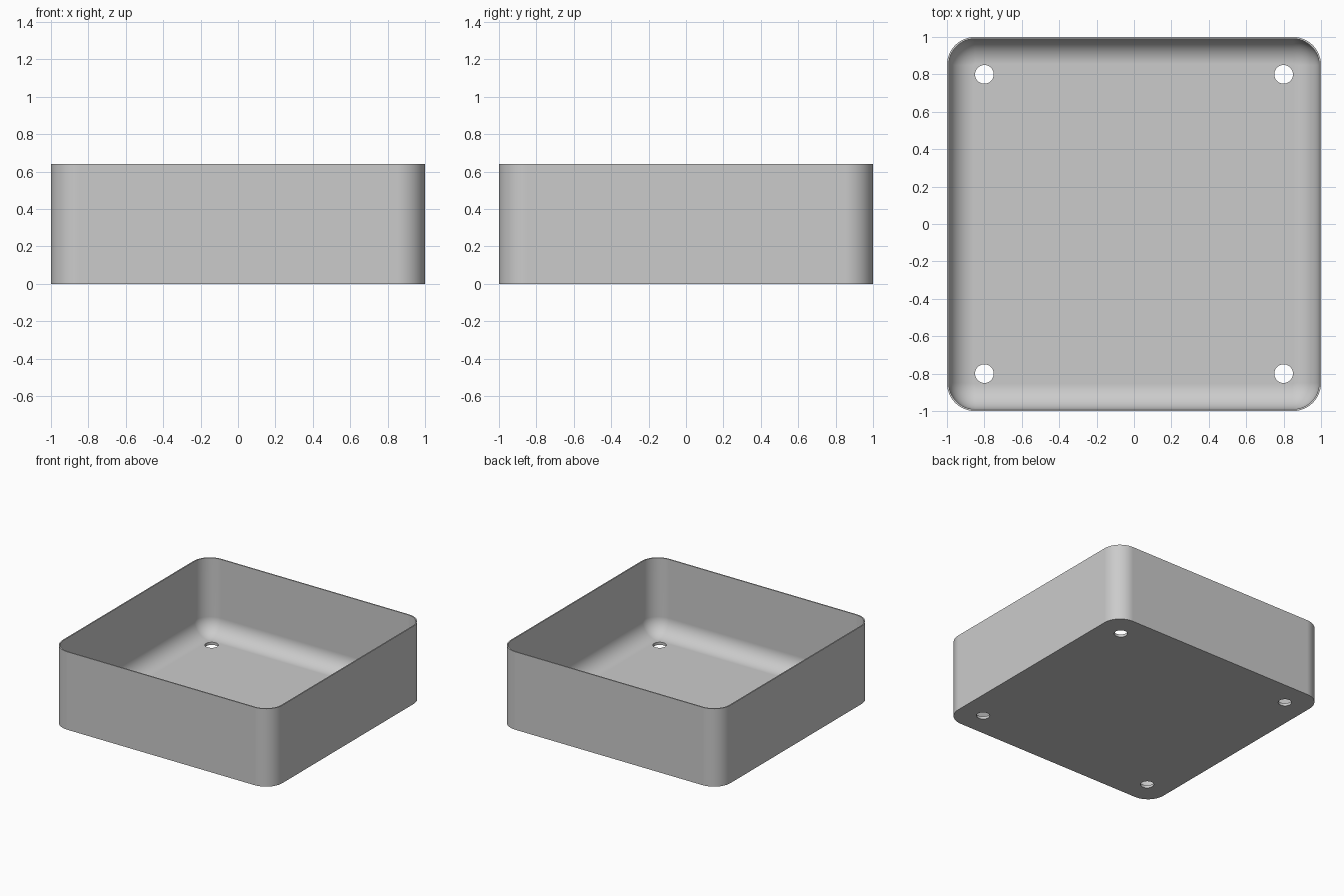
import bpy
import bmesh
import math

HEIGHT = 0.64
WALL = 0.01
FLOOR = 0.022
CORNER = 0.15
ARC = 12          # segments per quarter round
FILLET = 0.135    # inside radius between floor and walls

if "Cube" in bpy.data.objects:
    bpy.data.objects.remove(bpy.data.objects["Cube"], do_unlink=True)

grey = bpy.data.materials.new("light_grey")
grey.use_nodes = True
colour = (0.6, 0.6, 0.6, 1)
grey.diffuse_color = colour
grey.node_tree.nodes["Principled BSDF"].inputs["Base Color"].default_value = colour


def make_object(name, bm):
    bmesh.ops.recalc_face_normals(bm, faces=bm.faces)
    mesh = bpy.data.meshes.new(name)
    bm.to_mesh(mesh)
    bm.free()
    mesh.materials.append(grey)
    obj = bpy.data.objects.new(name, mesh)
    bpy.context.collection.objects.link(obj)
    return obj


def rounded_square(bm, inset, z):
    """Ring of vertices following the outer outline, moved inwards."""
    radius, centre = CORNER - inset, 1 - CORNER
    ring = []
    for quarter in range(4):
        mid = math.radians(45 + 90 * quarter)
        cx = math.copysign(centre, math.cos(mid))
        cy = math.copysign(centre, math.sin(mid))
        for i in range(ARC + 1):
            a = math.pi / 2 * (quarter + i / ARC)
            ring.append(bm.verts.new((cx + radius * math.cos(a), cy + radius * math.sin(a), z)))
    return ring


# Tray shell: outer wall, rim, inner wall and rounded transition to the floor
levels = [(0, 0), (0, HEIGHT), (WALL, HEIGHT)]
for i in range(ARC + 1):
    a = math.pi / 2 * i / ARC
    levels.append((WALL + FILLET * (1 - math.cos(a)), FLOOR + FILLET * (1 - math.sin(a))))

bm = bmesh.new()
rings = [rounded_square(bm, inset, z) for inset, z in levels]
for low, high in zip(rings, rings[1:]):
    for i in range(len(low)):
        j = (i + 1) % len(low)
        bm.faces.new((low[i], low[j], high[j], high[i]))
bm.faces.new(rings[0])
bm.faces.new(rings[-1])
tray = make_object("tray", bm)

# Four drain holes through the floor
bm = bmesh.new()
for x in (-0.8, 0.8):
    for y in (-0.8, 0.8):
        made = bmesh.ops.create_cone(bm, cap_ends=True, segments=32, radius1=0.05, radius2=0.05, depth=0.3)
        bmesh.ops.translate(bm, verts=made["verts"], vec=(x, y, 0))
cutter = make_object("hole_cutter", bm)
cutter.hide_render = True

cut = tray.modifiers.new("drain_holes", "BOOLEAN")
cut.operation = "DIFFERENCE"
cut.solver = "EXACT"
cut.object = cutter
bpy.ops.object.select_all(action="DESELECT")
bpy.context.view_layer.objects.active = tray
tray.select_set(True)
bpy.ops.object.modifier_apply(modifier=cut.name)
bpy.data.objects.remove(cutter, do_unlink=True)

# Smooth rounds with crisp rim, base and hole edges
bpy.ops.object.shade_smooth_by_angle(angle=math.radians(30))
weighted = tray.modifiers.new("flat_face_normals", "WEIGHTED_NORMAL")
weighted.keep_sharp = True
